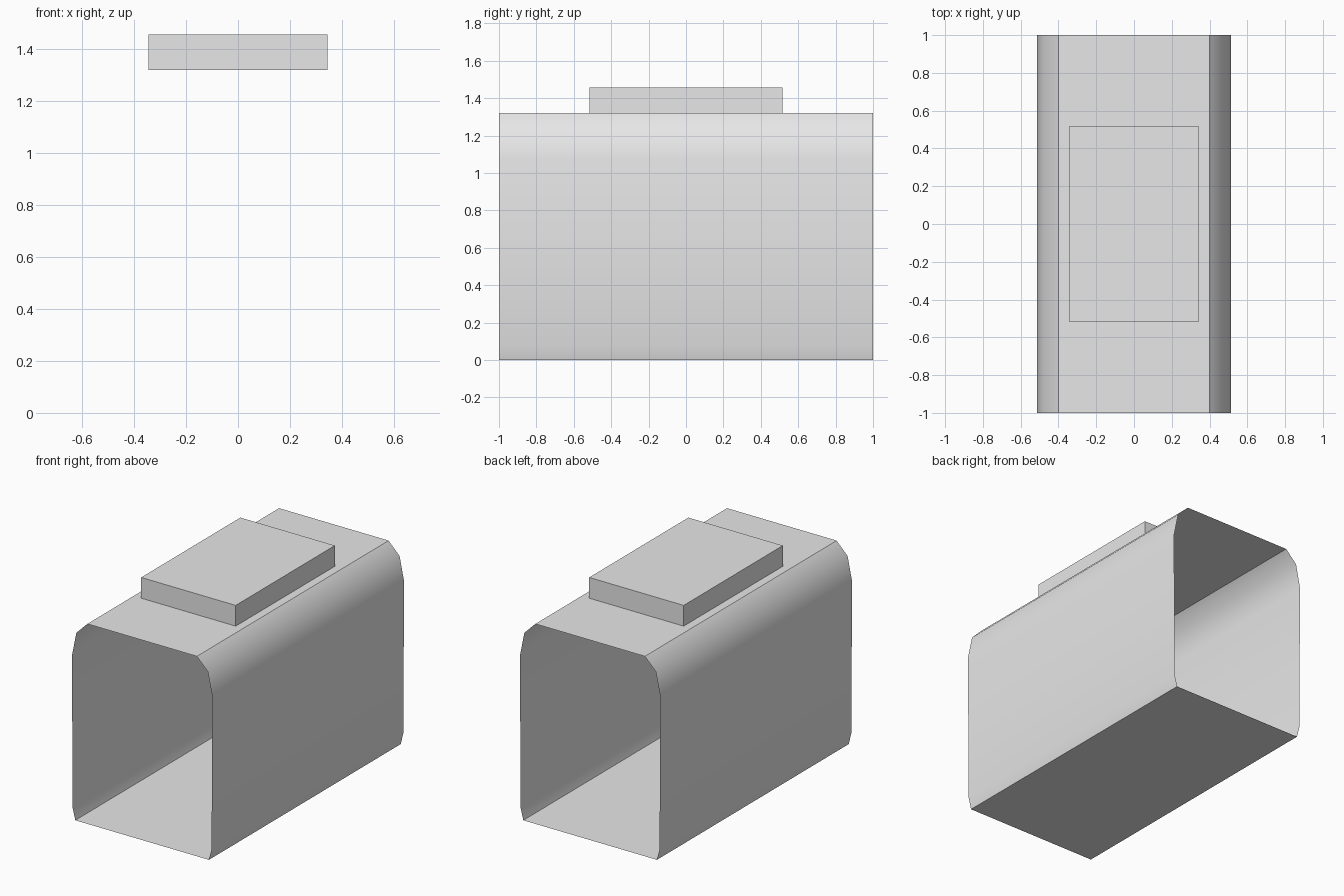
import bpy
import bmesh
import math

cube = bpy.data.objects.get("Cube")
if cube:
    bpy.data.objects.remove(cube, do_unlink=True)

grey = bpy.data.materials.new("light grey")
grey.use_nodes = True
colour = (0.8, 0.8, 0.8, 1.0)
grey.diffuse_color = colour
grey.node_tree.nodes["Principled BSDF"].inputs["Base Color"].default_value = colour


def add_object(name, bm):
    mesh = bpy.data.meshes.new(name)
    bm.to_mesh(mesh)
    bm.free()
    mesh.materials.append(grey)
    obj = bpy.data.objects.new(name, mesh)
    bpy.context.collection.objects.link(obj)
    return obj


# Open-ended sleeve: mirrored half profile, swept along y as a thin sheet
half = [(0.488, 0), (0.507, 0.075), (0.513, 1.08), (0.48, 1.24), (0.4, 1.32)]
profile = half + [(-x, z) for x, z in reversed(half)]
bm = bmesh.new()
front, back = [[bm.verts.new((x, y, z)) for x, z in profile] for y in (-1, 1)]
for i in range(len(profile)):
    j = (i + 1) % len(profile)
    bm.faces.new((front[i], front[j], back[j], back[i]))
bmesh.ops.recalc_face_normals(bm, faces=bm.faces)
# Make sure the sheet faces outwards
bm.normal_update()
if max(bm.faces, key=lambda f: f.calc_center_median().z).normal.z < 0:
    bmesh.ops.reverse_faces(bm, faces=bm.faces)
sleeve = add_object("sleeve", bm)
bpy.ops.object.select_all(action="DESELECT")
sleeve.select_set(True)
bpy.context.view_layer.objects.active = sleeve
bpy.ops.object.shade_smooth_by_angle(angle=math.radians(38))

# Raised block on the top, open where it sits on the sleeve
bm = bmesh.new()
bmesh.ops.create_cube(bm, size=1)
bmesh.ops.scale(bm, vec=(0.69, 1.034, 0.137), verts=bm.verts)
bmesh.ops.translate(bm, vec=(0, 0, 1.3885), verts=bm.verts)
bm.normal_update()
bottom = [f for f in bm.faces if f.normal.z < -0.5]
bmesh.ops.delete(bm, geom=bottom, context="FACES")
add_object("top_block", bm)
